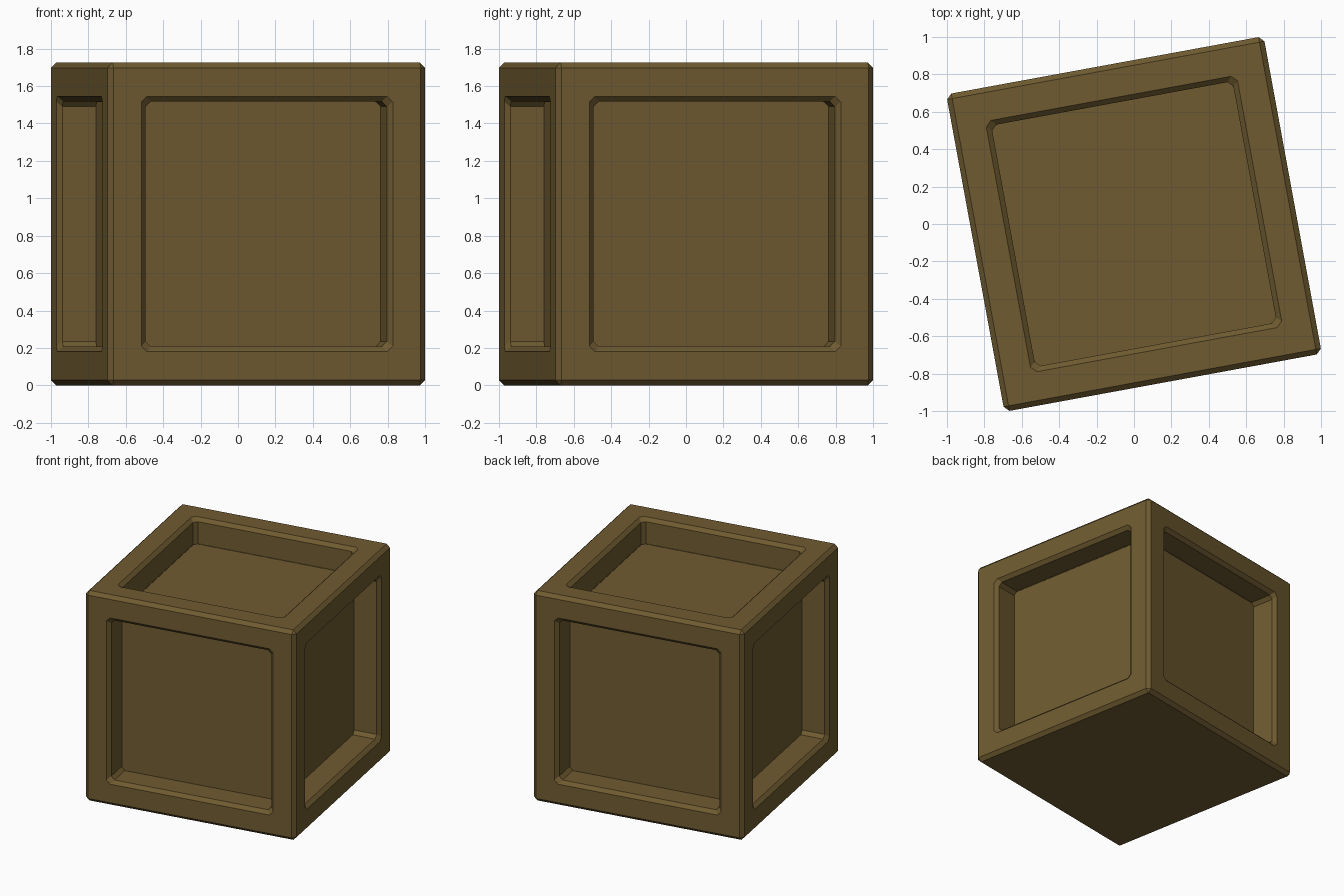
import bpy, bmesh, math

default = bpy.data.objects.get("Cube")
if default:
    bpy.data.objects.remove(default, do_unlink=True)

HALF = 0.8625      # half the side of the crate
CHAMFER = 0.0275   # width of every chamfer
OPENING = 0.683    # half the width of each recess at its rim
DEPTH = 0.21       # depth of each recess
TURN = 10.4        # degrees about z

wood = bpy.data.materials.new("brown_wood")
wood.use_nodes = True
colour = (0.16, 0.105, 0.03, 1.0)
wood.diffuse_color = colour
wood.node_tree.nodes["Principled BSDF"].inputs["Base Color"].default_value = colour


def recess(bm, face):
    """Replace a square side with a frame around a sunken panel."""
    square = list(face.verts)
    normal = face.normal.copy()
    centre = face.calc_center_median()
    corners = [(v.co - centre) / (HALF - CHAMFER) for v in square]
    bm.faces.remove(face)

    def ring(half, cut, depth):
        # square outline with cut corners, two points per corner
        points = []
        for k, c in enumerate(corners):
            base = centre + c * half - normal * depth
            from_prev = (c - corners[k - 1]).normalized()
            to_next = (corners[(k + 1) % 4] - c).normalized()
            points.append(bm.verts.new(base - from_prev * cut))
            points.append(bm.verts.new(base + to_next * cut))
        return points

    inner = OPENING - CHAMFER
    rings = [ring(OPENING, 0.03, 0),
             ring(inner, CHAMFER, CHAMFER),
             ring(inner, CHAMFER, DEPTH)]

    # flat frame
    rim = rings[0]
    for k in range(4):
        n = (k + 1) % 4
        bm.faces.new((square[k], square[n], rim[2 * n], rim[2 * k + 1]))
        bm.faces.new((square[k], rim[2 * k + 1], rim[2 * k]))
    # chamfered rim and recess walls
    for a, b in zip(rings, rings[1:]):
        for i in range(8):
            j = (i + 1) % 8
            bm.faces.new((a[i], a[j], b[j], b[i]))
    # sunken panel
    bm.faces.new(rings[-1])


# chamfered block, open panels on every side but the underside
bm = bmesh.new()
bmesh.ops.create_cube(bm, size=2 * HALF)
bmesh.ops.bevel(bm, geom=bm.edges[:], offset=CHAMFER, segments=1,
                profile=0.5, affect='EDGES')
bm.normal_update()
sides = [f for f in bm.faces
         if max(abs(c) for c in f.normal) > 0.99 and f.normal.z > -0.5]
for side in sides:
    recess(bm, side)
bmesh.ops.recalc_face_normals(bm, faces=bm.faces[:])

mesh = bpy.data.meshes.new("crate")
bm.to_mesh(mesh)
bm.free()
mesh.materials.append(wood)
crate = bpy.data.objects.new("crate", mesh)
bpy.context.collection.objects.link(crate)
crate.location.z = HALF
crate.rotation_euler.z = math.radians(TURN)
